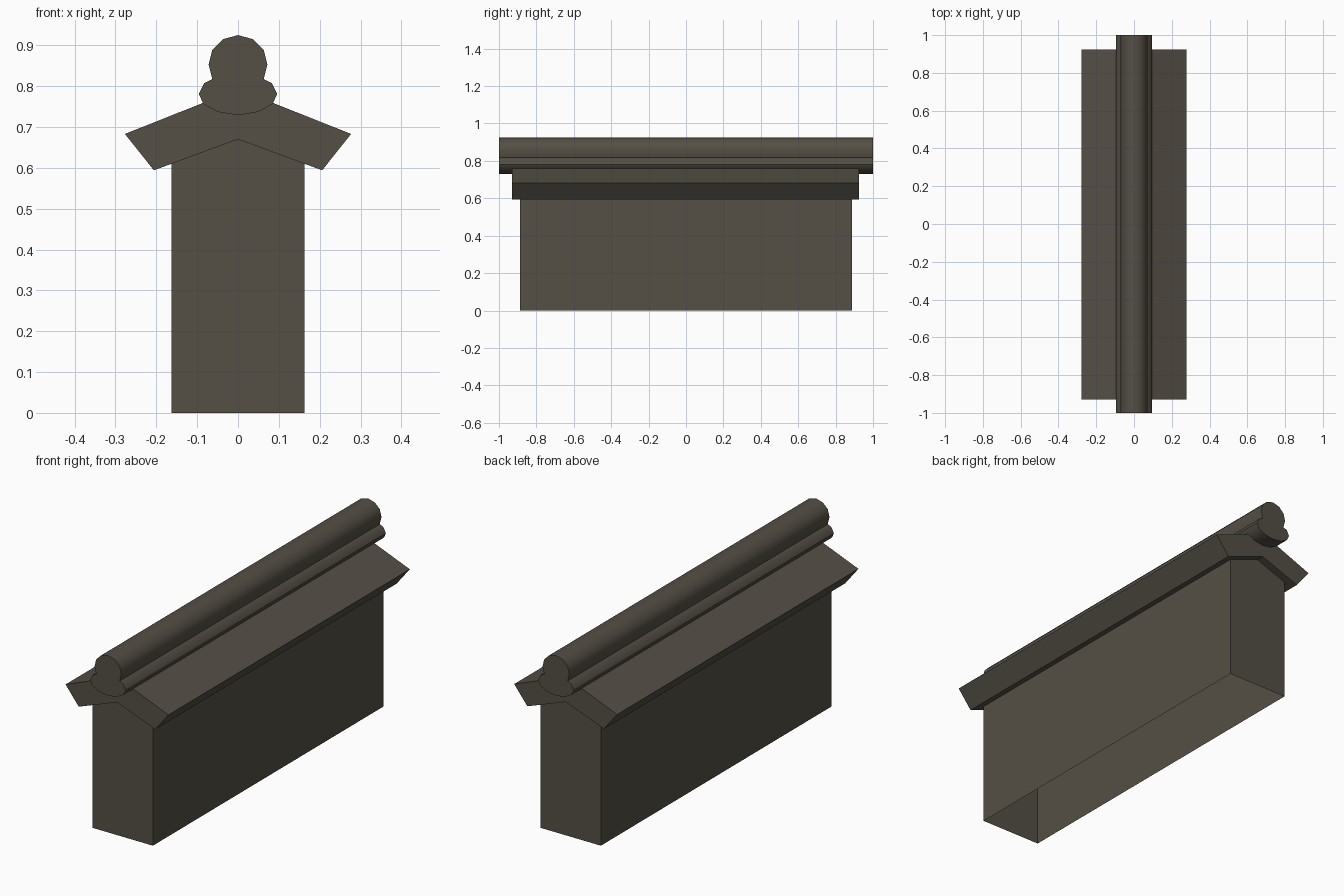
import bpy, bmesh, math

if "Cube" in bpy.data.objects:
    bpy.data.objects.remove(bpy.data.objects["Cube"])

stone = bpy.data.materials.new("dark warm stone")
stone.diffuse_color = (0.089, 0.078, 0.060, 1)
stone.use_nodes = True
stone.node_tree.nodes["Principled BSDF"].inputs["Base Color"].default_value = stone.diffuse_color


def mirrored(half):
    """Full symmetric outline from a right half running top centre to bottom centre."""
    return half + [(-x, z) for x, z in reversed(half) if x > 0]


def extrude_profile(name, outline, y0, y1, open_edges=()):
    """Extrude an x/z outline along y, leaving the listed outline edges open."""
    bm = bmesh.new()
    front = [bm.verts.new((x, y0, z)) for x, z in outline]
    back = [bm.verts.new((x, y1, z)) for x, z in outline]
    n = len(outline)
    bm.faces.new(front)
    bm.faces.new(back[::-1])
    sides = []
    for i in range(n):
        j = (i + 1) % n
        sides.append(bm.faces.new((front[j], front[i], back[i], back[j])))
    bmesh.ops.recalc_face_normals(bm, faces=bm.faces)
    bmesh.ops.delete(bm, geom=[sides[i] for i in open_edges], context='FACES_ONLY')
    mesh = bpy.data.meshes.new(name)
    bm.to_mesh(mesh)
    bm.free()
    mesh.materials.append(stone)
    obj = bpy.data.objects.new(name, mesh)
    bpy.context.collection.objects.link(obj)
    return obj


# Wall: gabled hollow box, open underneath and under the roof
extrude_profile("wall", [(0, 0.675), (0.163, 0.615), (0.163, 0), (-0.163, 0), (-0.163, 0.615)],
                -0.887, 0.887, open_edges=(0, 2, 4))

# Roof: thick chevron-shaped coping
extrude_profile("roof", [(0, 0.793), (0.277, 0.683), (0.206, 0.594),
                         (0, 0.67), (-0.206, 0.594), (-0.277, 0.683)],
                -0.93, 0.925)

# Ridge: round roll sitting on a wider rounded foot
ridge_half = [(0, 0.925), (0.037, 0.915), (0.063, 0.889), (0.072, 0.853), (0.063, 0.817),
              (0.083, 0.807), (0.096, 0.781), (0.085, 0.757), (0.050, 0.737), (0, 0.729)]
ridge = extrude_profile("ridge", [p for p in ridge_half] +
                        [(-x, z) for x, z in reversed(ridge_half) if x > 0], -1, 1)
bpy.context.view_layer.objects.active = ridge
ridge.select_set(True)
bpy.ops.object.shade_smooth_by_angle(angle=math.radians(45))
